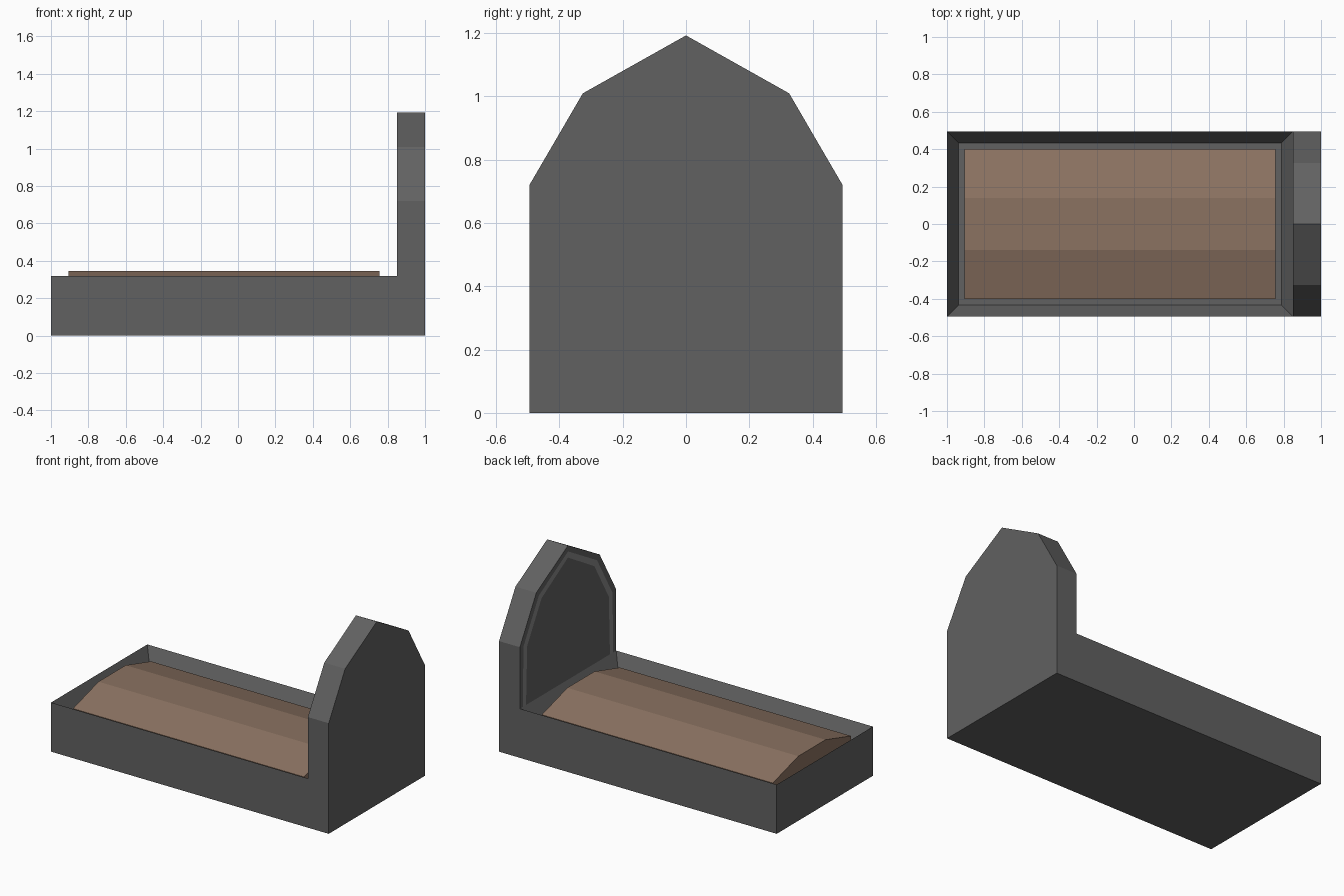
import bpy
import bmesh

if "Cube" in bpy.data.objects:
    bpy.data.objects.remove(bpy.data.objects["Cube"])


def material(name, rgb):
    mat = bpy.data.materials.new(name)
    color = (*rgb, 1)
    mat.diffuse_color = color
    mat.use_nodes = True
    mat.node_tree.nodes["Principled BSDF"].inputs["Base Color"].default_value = color
    return mat


stone = material("dark stone", (0.12, 0.12, 0.12))
trim = material("pale stone", (0.24, 0.24, 0.24))
earth = material("brown earth", (0.26, 0.17, 0.12))


def prism(profile, x0, x1):
    """Extrude a closed (y, z) profile along x."""
    bm = bmesh.new()
    face = bm.faces.new([bm.verts.new((x0, y, z)) for y, z in profile])
    ext = bmesh.ops.extrude_face_region(bm, geom=[face])
    for v in ext["geom"]:
        if isinstance(v, bmesh.types.BMVert):
            v.co.x = x1
    # Keep the starting cap so that the prism is closed
    if not face.is_valid:
        bmesh.ops.holes_fill(bm, edges=bm.edges[:])
    bmesh.ops.recalc_face_normals(bm, faces=bm.faces[:])
    bm.normal_update()
    return bm


def finish(bm, name, *mats):
    mesh = bpy.data.meshes.new(name)
    bm.to_mesh(mesh)
    bm.free()
    for m in mats:
        mesh.materials.append(m)
    obj = bpy.data.objects.new(name, mesh)
    bpy.context.collection.objects.link(obj)
    return obj


def mirrored(half):
    """Complete a right-hand outline across y = 0."""
    return half + [(-y, z) for y, z in reversed(half) if y != 0]


def facing(bm, axis, sign):
    return max(bm.faces, key=lambda f: f.normal[axis] * sign)


# Stone surround with a sunken bed
bm = prism(mirrored([(0.495, 0), (0.495, 0.32)]), -1, 0.85)
top = facing(bm, 2, 1)
bmesh.ops.inset_region(bm, faces=[top], thickness=0.086)
bmesh.ops.translate(bm, verts=top.verts[:], vec=(0, 0, -0.12))
finish(bm, "stone_surround", stone)

# Earth mound lying in the bed
mound = mirrored([(0.402, 0.2), (0.402, 0.27), (0.14, 0.345)])
finish(prism(mound, -0.907, 0.757), "earth_mound", earth)

# Headstone with a pale border line on its inner face
outline = mirrored([(0.495, 0), (0.495, 0.72), (0.326, 1.01), (0, 1.193)])
bm = prism(outline, 0.85, 1)
panel = facing(bm, 0, -1)
bmesh.ops.inset_region(bm, faces=[panel], thickness=0.038)
border = bmesh.ops.inset_region(bm, faces=[panel], thickness=0.04)
for f in border["faces"]:
    f.material_index = 1
finish(bm, "headstone", stone, trim)
